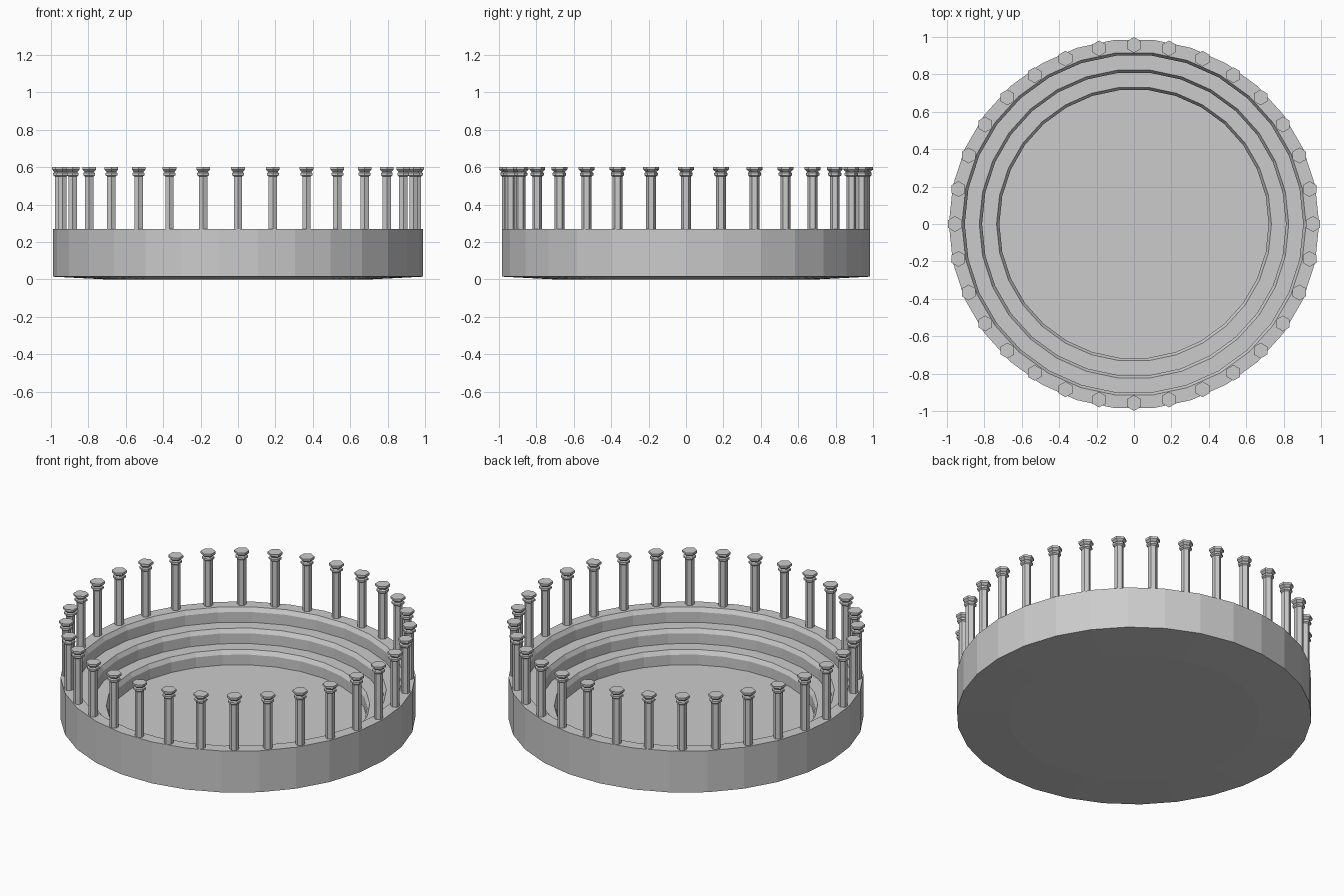
import bpy
import bmesh
from math import cos, sin, pi

cube = bpy.data.objects.get("Cube")
if cube:
    bpy.data.objects.remove(cube, do_unlink=True)

stone = bpy.data.materials.new("grey_stone")
stone.use_nodes = True
stone.diffuse_color = (0.6, 0.6, 0.6, 1)
stone.node_tree.nodes["Principled BSDF"].inputs["Base Color"].default_value = (0.6, 0.6, 0.6, 1)


def lathe(name, profile, sides, turn=0.0):
    """Spin a (radius, height) profile into a faceted solid with flat ends."""
    bm = bmesh.new()
    rings = []
    for r, z in profile:
        angles = [turn + 2 * pi * i / sides for i in range(sides)]
        rings.append([bm.verts.new((r * cos(a), r * sin(a), z)) for a in angles])
    for low, high in zip(rings, rings[1:]):
        for i in range(sides):
            j = (i + 1) % sides
            bm.faces.new((low[i], low[j], high[j], high[i]))
    bm.faces.new(rings[0][::-1])
    bm.faces.new(rings[-1])
    bmesh.ops.recalc_face_normals(bm, faces=bm.faces)
    mesh = bpy.data.meshes.new(name)
    bm.to_mesh(mesh)
    bm.free()
    mesh.materials.append(stone)
    obj = bpy.data.objects.new(name, mesh)
    bpy.context.collection.objects.link(obj)
    return obj


# Arena basin: shallow dished underside, outer wall, then bevelled steps down
RIM, FLOOR, STEPS = 0.27, 0.006, 3
drop = (RIM - FLOOR) / STEPS
basin = [(0.70, 0.0), (0.99, 0.015), (0.99, RIM)]
for step in range(STEPS):
    edge = 0.92 - 0.0925 * step
    top = RIM - drop * step
    basin += [(edge, top), (edge - 0.015, top - 0.025), (edge - 0.015, top - drop)]
lathe("arena_basin", basin, 30)

# Ring of hexagonal columns with a collar and a flared cap
COLUMNS, RING = 32, 0.957
column = [(0.026, 0.26), (0.026, 0.55), (0.036, 0.557), (0.036, 0.568),
          (0.029, 0.575), (0.042, 0.587), (0.042, 0.6)]
first = lathe("column_1", column, 6, pi / 6)
for i in range(COLUMNS):
    post = first if i == 0 else bpy.data.objects.new(f"column_{i + 1}", first.data)
    if i:
        bpy.context.collection.objects.link(post)
    a = 2 * pi * i / COLUMNS
    post.location = (RING * cos(a), RING * sin(a), 0)
